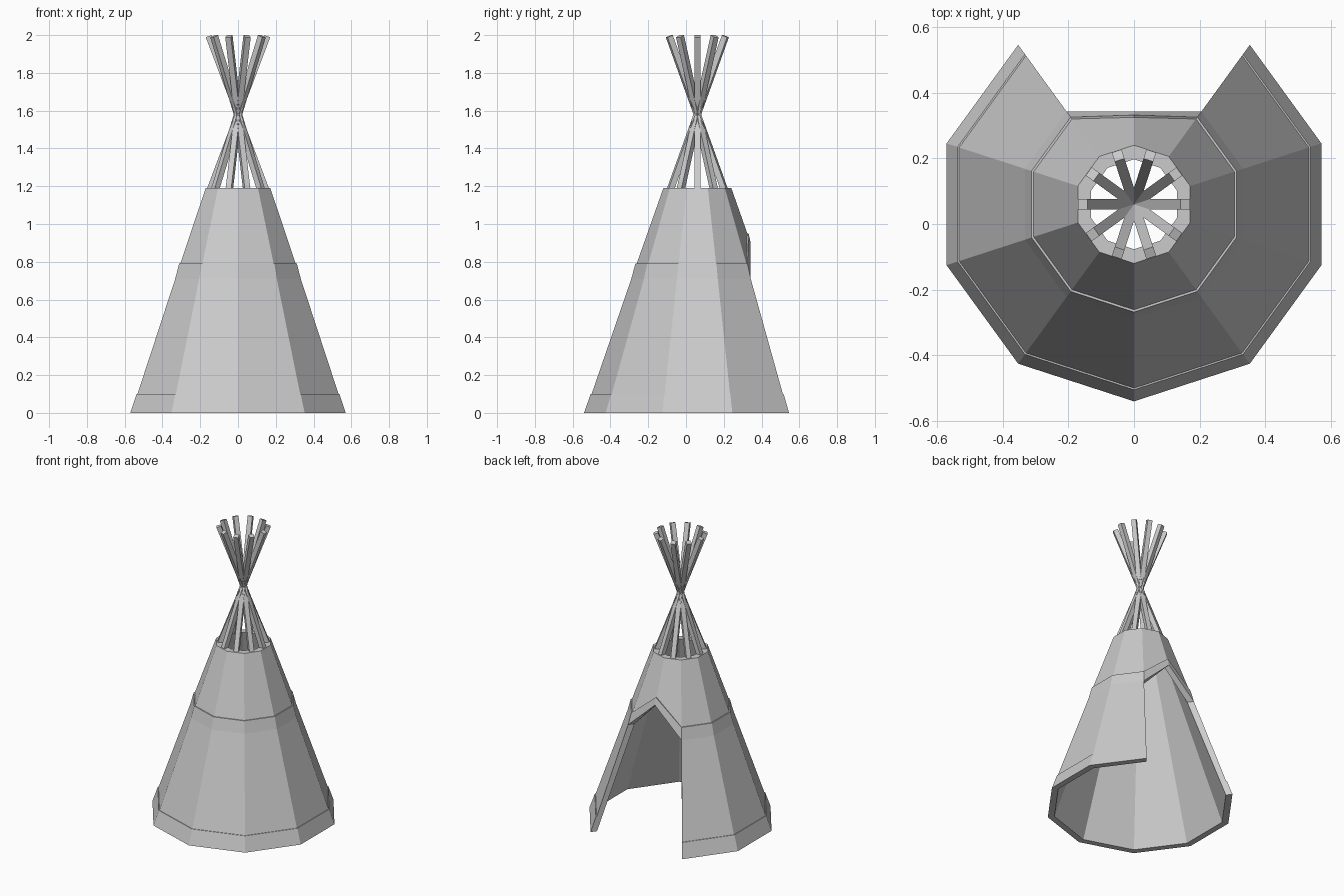
import bpy, bmesh
from math import sin, cos, pi, atan2, hypot
from mathutils import Matrix, Vector

if "Cube" in bpy.data.objects:
    bpy.data.objects.remove(bpy.data.objects["Cube"])

CY = 0.06           # centre of the tent in y
N = 10              # wall sides
WALL = 0.043        # wall thickness

# Height of each ring, height at the back crease (door peak), radial inset
RINGS = [(0, 0, 0), (0.1, 0.1, 0), (0.1, 0.1, 0.005), (0.71, 0.90, 0),
         (0.79, 0.95, -0.007), (0.79, 0.95, 0), (1.19, 1.19, 0)]
BACK = N // 2       # index of the back crease


def ring_point(bm, level, k, inner):
    z, z_back, inset = RINGS[level]
    if k == BACK:
        z = z_back
    if inner:
        inset = WALL
    r = 0.6 - 0.353 * z - inset
    a = -pi / 2 + k * 2 * pi / N
    return bm.verts.new((r * cos(a), CY + r * sin(a), z))


def finish(bm, name):
    bmesh.ops.recalc_face_normals(bm, faces=bm.faces)
    me = bpy.data.meshes.new(name)
    bm.to_mesh(me)
    bm.free()
    ob = bpy.data.objects.new(name, me)
    bpy.context.collection.objects.link(ob)
    return ob


# Cloth cover: outer and inner shells with a door cut out of the back
bm = bmesh.new()
edges = {}
out, inn = {}, {}
for lv in range(len(RINGS)):
    for k in range(N):
        if lv < 3 and k == BACK:
            continue
        out[lv, k] = ring_point(bm, lv, k, False)
        inn[lv, k] = ring_point(bm, lv, k, True)
for lv in range(len(RINGS) - 1):
    for k in range(N):
        k2 = (k + 1) % N
        if lv < 3 and BACK in (k, k2):
            continue
        c = [(lv, k), (lv, k2), (lv + 1, k2), (lv + 1, k)]
        bm.faces.new([out[i] for i in c])
        bm.faces.new([inn[i] for i in reversed(c)])
        for i in range(4):
            e = (c[i], c[(i + 1) % 4])
            edges.setdefault(frozenset(e), []).append(e)
# Close the rims around the bottom, door and smoke hole
for uses in edges.values():
    if len(uses) == 1:
        a, b = uses[0]
        bm.faces.new([out[b], out[a], inn[a], inn[b]])
bmesh.ops.remove_doubles(bm, verts=bm.verts, dist=0.0001)
finish(bm, "tent_cover")

# Crossed square poles fanning out through the smoke hole
CROSS = Vector((0, CY, 1.58))
R_TOP, H_TOP = 0.156, 0.414
tilt = atan2(R_TOP, H_TOP)
length = 2 * hypot(R_TOP, H_TOP)
for i in range(N):
    bm = bmesh.new()
    m = (Matrix.Translation(CROSS) @ Matrix.Rotation(i * 2 * pi / N, 4, 'Z')
         @ Matrix.Rotation(tilt, 4, 'Y')
         @ Matrix.Diagonal((0.031, 0.031, length, 1)))
    bmesh.ops.create_cube(bm, size=1, matrix=m)
    finish(bm, f"pole_{i + 1}")
